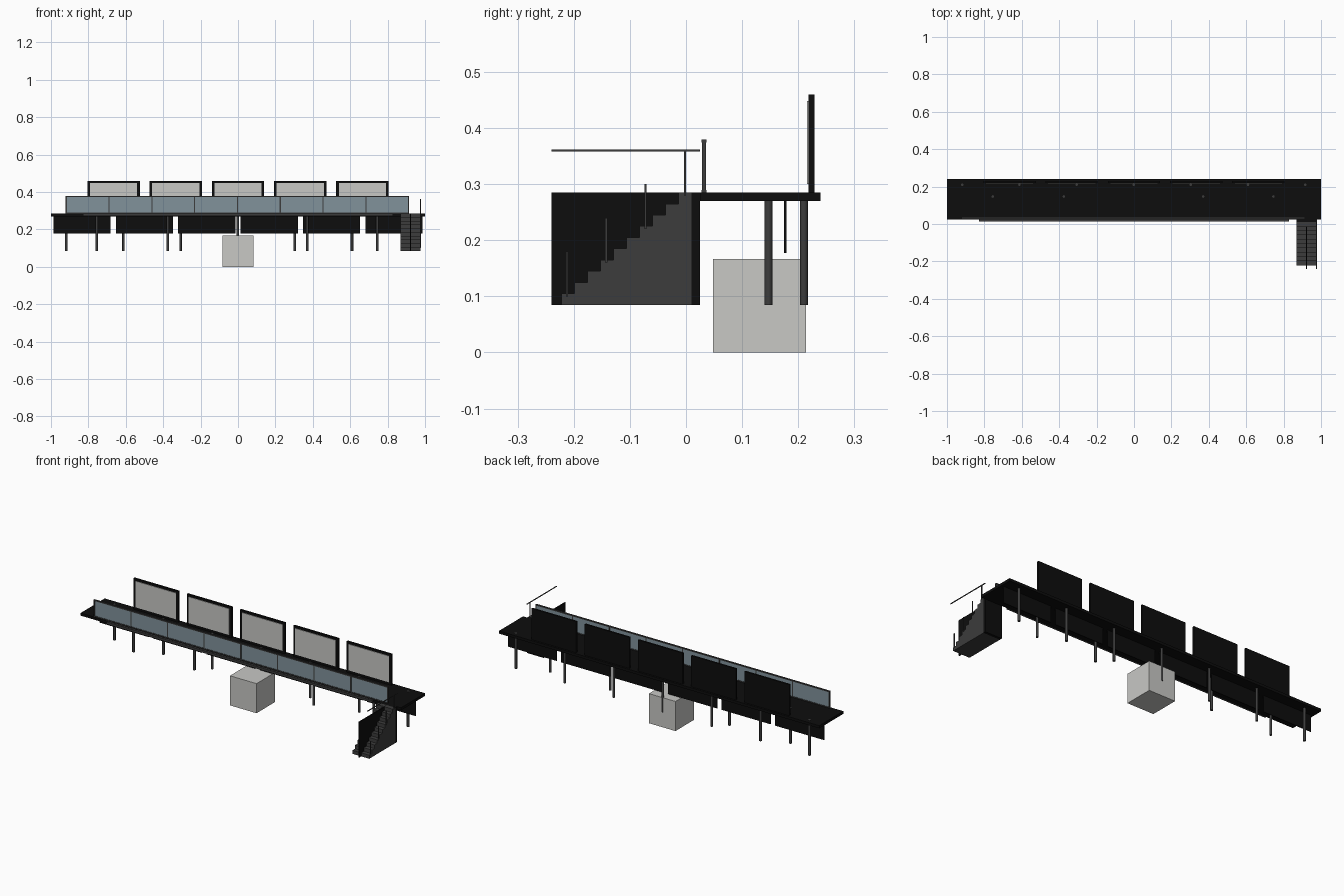
import bpy
import bmesh

cube = bpy.data.objects.get("Cube")
if cube:
    bpy.data.objects.remove(cube, do_unlink=True)


def material(name, r, g, b):
    m = bpy.data.materials.new(name)
    m.use_nodes = True
    m.diffuse_color = (r, g, b, 1)
    m.node_tree.nodes["Principled BSDF"].inputs["Base Color"].default_value = (r, g, b, 1)
    return m


BLACK = material("black", 0.004, 0.004, 0.004)
DARK = material("dark_grey", 0.045, 0.045, 0.045)
PALE = material("pale_grey", 0.58, 0.58, 0.56)
GLASS = material("blue_grey_glass", 0.22, 0.29, 0.33)


def finish(name, bm, mat):
    bmesh.ops.recalc_face_normals(bm, faces=bm.faces)
    mesh = bpy.data.meshes.new(name)
    bm.to_mesh(mesh)
    bm.free()
    mesh.materials.append(mat)
    ob = bpy.data.objects.new(name, mesh)
    bpy.context.collection.objects.link(ob)
    return ob


def box(name, x, y, z, mat):
    """Box given by its (low, high) range on each axis."""
    bm = bmesh.new()
    bmesh.ops.create_cube(bm, size=1)
    for v in bm.verts:
        v.co = [lo + (c + 0.5) * (hi - lo) for c, (lo, hi) in zip(v.co, (x, y, z))]
    return finish(name, bm, mat)


def post(name, x, y, z, radius, mat):
    """Upright round post spanning the z range."""
    bm = bmesh.new()
    bmesh.ops.create_cone(bm, cap_ends=True, segments=12, radius1=radius,
                          radius2=radius, depth=z[1] - z[0])
    bmesh.ops.translate(bm, verts=bm.verts, vec=(x, y, sum(z) / 2))
    for f in bm.faces:
        f.smooth = len(f.verts) == 4
    for e in bm.edges:
        e.smooth = all(f.smooth for f in e.link_faces)
    return finish(name, bm, mat)


def around(c, width):
    return (c - width / 2, c + width / 2)


# Deck and front trim
GROUND, DECK = 0.085, 0.285
box("deck", (-1, 1), (0.025, 0.24), (0.27, DECK), BLACK)
box("deck_front_trim", (-0.83, 0.83), (0.014, 0.025), (0.271, 0.284), DARK)

# Support posts in two rows
for i in range(7):
    post("back_post", -0.918 + i * 0.3055, 0.21, (GROUND, DECK + 0.0005), 0.007, DARK)
for x in (-0.755, -0.375, 0.37, 0.745):
    post("middle_post", x, 0.147, (GROUND, DECK + 0.0005), 0.007, DARK)

# Hanging panels below the deck
for i in range(6):
    box("hanging_panel", around((i - 2.5) * 0.334, 0.305), around(0.177, 0.004),
        (0.177, 0.27), BLACK)

# Glass balustrade
for i in range(8):
    box("glass_panel", around((i - 3.5) * 0.2288 - 0.003, 0.226), around(0.032, 0.004),
        (0.288, 0.376), GLASS)
for i in range(9):
    box("glass_upright", around((i - 4) * 0.2288 - 0.003, 0.006), around(0.032, 0.007),
        (DECK, 0.378), DARK)
box("balustrade_top_rail", (-0.921, 0.915), around(0.032, 0.009), (0.374, 0.38), DARK)
box("balustrade_foot_rail", (-0.921, 0.915), around(0.032, 0.009), (DECK, 0.29), DARK)

# Display boards along the back
for i in range(5):
    x = (i - 2) * 0.3325
    box("board_frame", around(x, 0.28), (0.2185, 0.229), (DECK, 0.46), BLACK)
    box("board_face", around(x, 0.252), (0.2155, 0.2185), (0.3, 0.448), PALE)

# Plain block under the deck
box("block", (-0.084, 0.082), (0.048, 0.214), (0, 0.167), PALE)

# Solid staircase from a stepped profile
STEPS, RISE, RUN, FOOT = 10, 0.02, 0.0232, -0.222
profile = [(FOOT, GROUND)]
for i in range(STEPS):
    z = GROUND + (i + 1) * RISE
    profile += [(FOOT + i * RUN, z), (FOOT + (i + 1) * RUN, z)]
profile.append((FOOT + STEPS * RUN, GROUND))
bm = bmesh.new()
side = bm.faces.new([bm.verts.new((0.87, y, z)) for y, z in profile])
grown = bmesh.ops.extrude_face_region(bm, geom=[side], use_keep_orig=True)
new_verts = [g for g in grown["geom"] if isinstance(g, bmesh.types.BMVert)]
bmesh.ops.translate(bm, verts=new_verts, vec=(0.105, 0, 0))
finish("staircase", bm, DARK)
box("staircase_back", (0.87, 0.975), (0.01, 0.025), (GROUND, DECK), BLACK)
box("staircase_centre_wall", around(0.922, 0.006), (-0.24, 0.025), (GROUND, DECK), BLACK)

# Handrail and its posts
box("handrail", around(0.976, 0.004), (-0.24, 0.025), (0.358, 0.362), DARK)
for i in range(4):
    top = 0.18 + i * 0.06
    box("handrail_post", around(0.976, 0.004), around(-0.212 + i * 0.07, 0.004),
        (top - 0.08, top), DARK)
